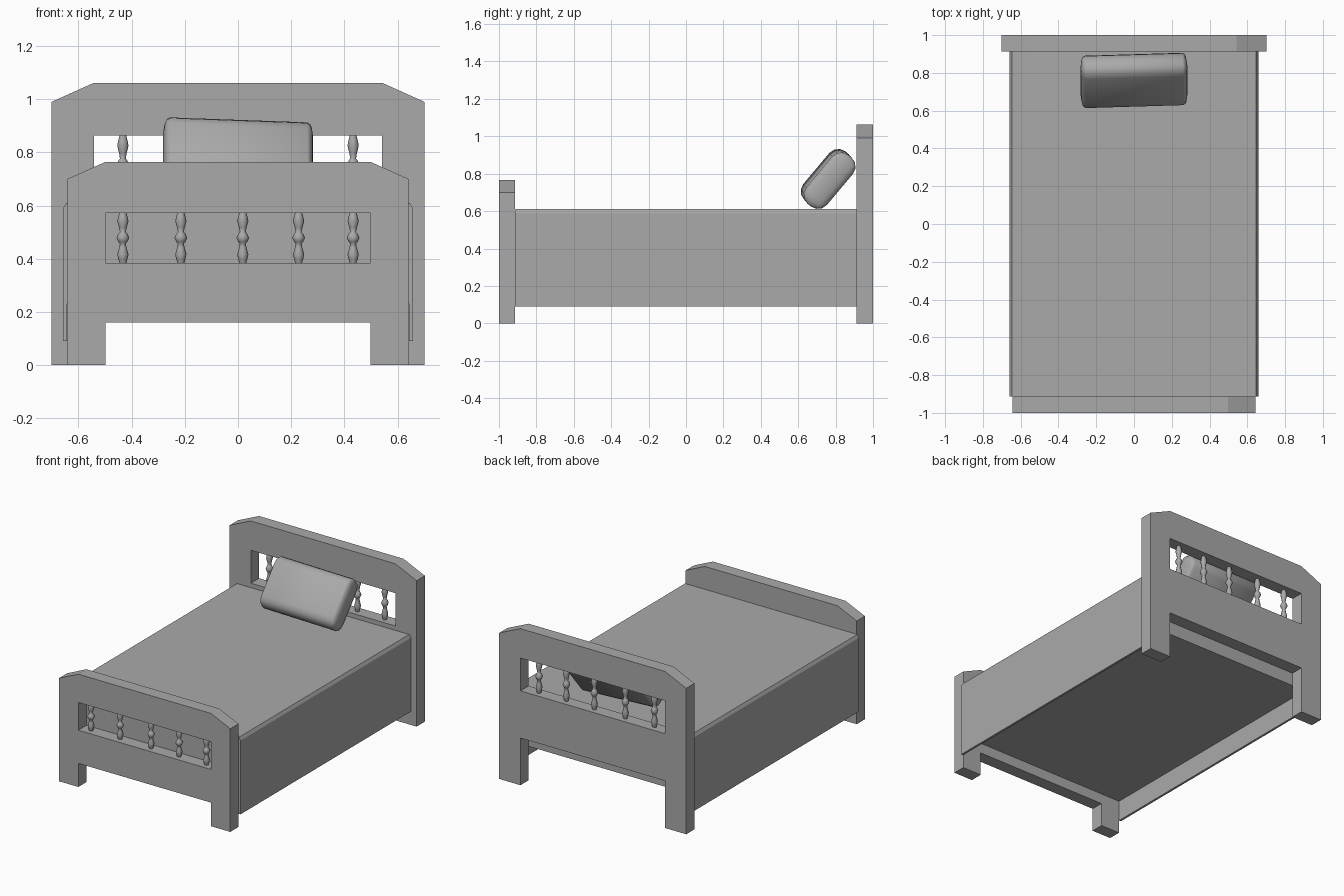
import bpy, bmesh, math
from mathutils import Matrix, Vector

cube = bpy.data.objects.get("Cube")
if cube:
    bpy.data.objects.remove(cube)

grey = bpy.data.materials.new("plain_grey")
grey.use_nodes = True
colour = (0.4, 0.4, 0.4, 1)
grey.diffuse_color = colour
grey.node_tree.nodes["Principled BSDF"].inputs["Base Color"].default_value = colour


def finish(name, bm, smooth_angle=None):
    bmesh.ops.recalc_face_normals(bm, faces=bm.faces)
    mesh = bpy.data.meshes.new(name)
    bm.to_mesh(mesh)
    bm.free()
    mesh.materials.append(grey)
    obj = bpy.data.objects.new(name, mesh)
    bpy.context.collection.objects.link(obj)
    if smooth_angle:
        bpy.ops.object.select_all(action='DESELECT')
        obj.select_set(True)
        bpy.context.view_layer.objects.active = obj
        bpy.ops.object.shade_smooth_by_angle(angle=math.radians(smooth_angle))
    return obj


def extrude_profile(name, half, y0, y1):
    """Mirror a half outline (x, z) across x = 0 and extrude it along y."""
    outline = half + [(-x, z) for x, z in reversed(half)]
    bm = bmesh.new()
    face = bm.faces.new([bm.verts.new((x, y0, z)) for x, z in outline])
    grown = bmesh.ops.extrude_face_region(bm, geom=[face])["geom"]
    verts = [v for v in grown if isinstance(v, bmesh.types.BMVert)]
    bmesh.ops.translate(bm, verts=verts, vec=(0, y1 - y0, 0))
    return finish(name, bm)


def board(name, y0, y1, width, inner, notch, shoulder, top, sill, lintel):
    """End board with two legs, clipped top corners and an open window."""
    half = [(inner, notch), (inner, 0), (width, 0), (width, shoulder), (inner, top)]
    obj = extrude_profile(name, half, y0, y1)
    bm = bmesh.new()
    bmesh.ops.create_cube(bm, size=1)
    bmesh.ops.scale(bm, verts=bm.verts, vec=(inner * 2, 0.4, lintel - sill))
    bmesh.ops.translate(bm, verts=bm.verts, vec=(0, (y0 + y1) / 2, (sill + lintel) / 2))
    cutter = finish(name + "_window_cutter", bm)
    cutter.hide_render = True
    cut = obj.modifiers.new("window", 'BOOLEAN')
    cut.operation = 'DIFFERENCE'
    cut.solver = 'EXACT'
    cut.object = cutter
    # apply the cut and drop the cutter
    bpy.context.view_layer.update()
    graph = bpy.context.evaluated_depsgraph_get()
    mesh = bpy.data.meshes.new_from_object(obj.evaluated_get(graph))
    obj.modifiers.clear()
    obj.data = mesh
    bpy.data.objects.remove(cutter)


# Turned spindle: radius against height from the middle (1 = end)
HALF_TURNING = [(0.017, 0.16), (0.011, 0.23), (0.014, 0.4),
                (0.021, 0.66), (0.018, 0.82), (0.013, 1.0)]
TURNING = [(r, -t) for r, t in reversed(HALF_TURNING)] + [(0.024, 0)] + HALF_TURNING


def spindle(name, x, y, sill, lintel, sides=8):
    bm = bmesh.new()
    mid, reach = (sill + lintel) / 2, (lintel - sill) / 2
    rings = []
    for r, t in TURNING:
        turn = [math.tau * i / sides for i in range(sides)]
        rings.append([bm.verts.new((x + r * math.cos(a), y + r * math.sin(a), mid + t * reach))
                      for a in turn])
    for low, high in zip(rings, rings[1:]):
        for i in range(sides):
            j = (i + 1) % sides
            bm.faces.new((low[i], low[j], high[j], high[i]))
    finish(name, bm, 50)


# End boards
board("headboard", 0.912, 1.0, 0.702, 0.542, 0.32, 0.99, 1.062, 0.64, 0.863)
board("footboard", -1.0, -0.913, 0.642, 0.498, 0.16, 0.70, 0.765, 0.385, 0.573)

# Spindles in both windows
for n, x in enumerate((-0.433, -0.215, 0.018, 0.228, 0.433), 1):
    spindle(f"head_spindle_{n}", x, 0.956, 0.64, 0.863)
    spindle(f"foot_spindle_{n}", x, -0.956, 0.385, 0.573)

# Mattress and side rails, hollow underneath
extrude_profile("bed_base", [(0.643, 0.23), (0.643, 0.09), (0.658, 0.09),
                             (0.658, 0.59), (0.646, 0.61)], -0.913, 0.912)

# Pillow leaning on the headboard; end bevels are squeezed along its length
SQUEEZE = 2.5
bm = bmesh.new()
bmesh.ops.create_cube(bm, size=1)
bmesh.ops.scale(bm, verts=bm.verts, vec=(0.565 * SQUEEZE, 0.34, 0.145))
bmesh.ops.bevel(bm, geom=bm.edges[:], offset=0.062, segments=3, profile=0.5, affect='EDGES')
bmesh.ops.scale(bm, verts=bm.verts, vec=(1 / SQUEEZE, 1, 1))
along = Vector((1, 0.03, -0.036)).normalized()
up = Vector((0, 0.643, 0.766))
out = along.cross(up).normalized()
lean = Matrix((along, up, out)).transposed().to_4x4()
bmesh.ops.transform(bm, matrix=Matrix.Translation((0, 0.76, 0.772)) @ lean, verts=bm.verts)
finish("pillow", bm, 60)
